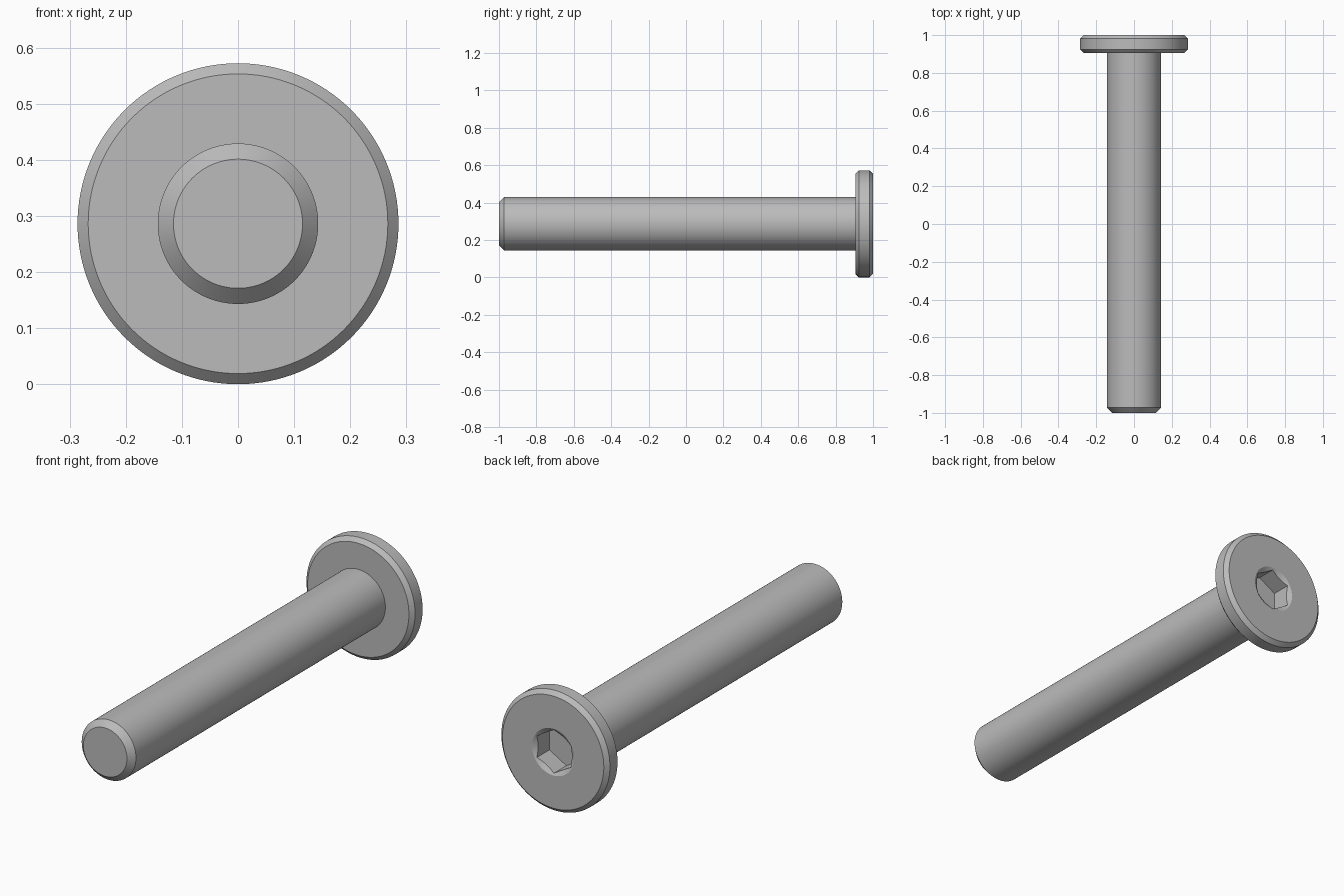
import bpy, bmesh, math
from mathutils import Matrix, Vector

cube = bpy.data.objects.get("Cube")
if cube:
    bpy.data.objects.remove(cube, do_unlink=True)

HEAD_R, SHANK_R = 0.286, 0.143
SIDES = 128

steel = bpy.data.materials.new("grey_steel")
steel.use_nodes = True
colour = (0.5, 0.5, 0.5, 1)
steel.diffuse_color = colour
steel.node_tree.nodes["Principled BSDF"].inputs["Base Color"].default_value = colour


def lathe(name, profile, sides, start=0.0):
    """Spin (radius, y) points round the bolt axis; both ends are capped."""
    bm = bmesh.new()
    rings = []
    for r, y in profile:
        angles = [start + math.tau * i / sides for i in range(sides)]
        rings.append([bm.verts.new((r * math.sin(a), y, HEAD_R + r * math.cos(a)))
                      for a in angles])
    for a, b in zip(rings, rings[1:]):
        for i in range(sides):
            j = (i + 1) % sides
            bm.faces.new((a[i], a[j], b[j], b[i]))
    bm.faces.new(rings[0])
    bm.faces.new(rings[-1])
    bmesh.ops.recalc_face_normals(bm, faces=bm.faces)
    mesh = bpy.data.meshes.new(name)
    bm.to_mesh(mesh)
    bm.free()
    mesh.materials.append(steel)
    obj = bpy.data.objects.new(name, mesh)
    bpy.context.collection.objects.link(obj)
    return obj


# Chamfered shank and chamfered flat head in one turned body
bolt = lathe("bolt_body", [
    (SHANK_R - 0.028, -1), (SHANK_R, -0.972), (SHANK_R, 0.905),
    (HEAD_R - 0.019, 0.905), (HEAD_R, 0.924),
    (HEAD_R, 0.981), (HEAD_R - 0.019, 1)], SIDES)

# Hex socket with a countersunk mouth
cutters = [
    lathe("socket_countersink", [(0.06, 0.968), (0.111, 1), (0.111, 1.05)], SIDES),
    lathe("socket_hex", [(0.103, 0.9), (0.103, 1.05)], 6),
]
bpy.context.view_layer.objects.active = bolt
for cutter in cutters:
    cutter.hide_render = True
    cut = bolt.modifiers.new(cutter.name, 'BOOLEAN')
    cut.operation = 'DIFFERENCE'
    cut.solver = 'EXACT'
    cut.object = cutter
    bpy.ops.object.modifier_apply(modifier=cut.name)
for cutter in cutters:
    bpy.data.objects.remove(cutter, do_unlink=True)

# Smooth round faces, crisp edges
bpy.ops.object.select_all(action='DESELECT')
bolt.select_set(True)
bpy.ops.object.shade_smooth_by_angle(angle=math.radians(25))
